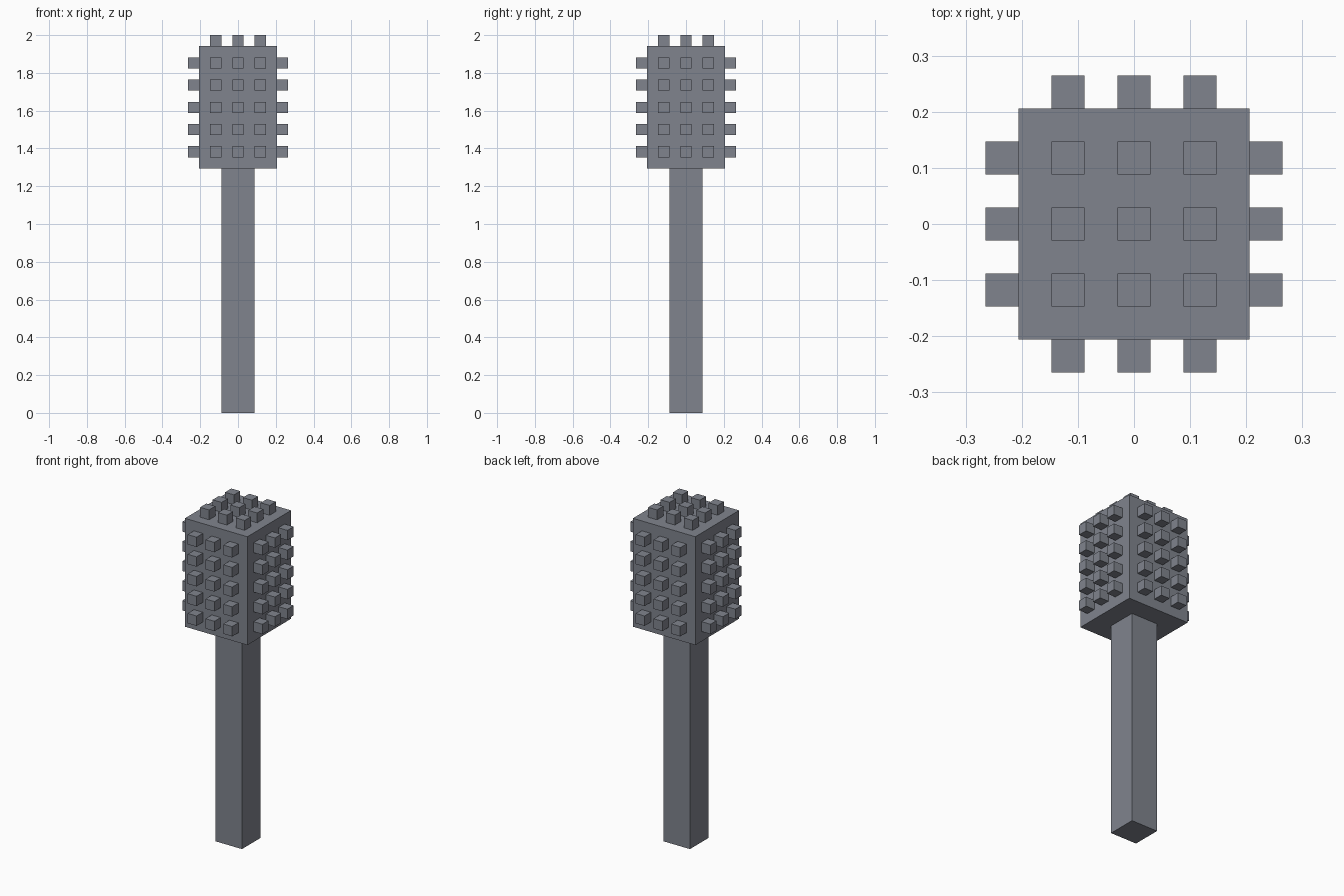
import bpy, bmesh
from mathutils import Matrix, Vector

cube = bpy.data.objects.get("Cube")
if cube:
    bpy.data.objects.remove(cube, do_unlink=True)

U = 1 / 17  # stud size, the module of the whole model

steel = bpy.data.materials.new("steel_grey")
colour = (0.216, 0.231, 0.27, 1)
steel.diffuse_color = colour
steel.use_nodes = True
steel.node_tree.nodes["Principled BSDF"].inputs["Base Color"].default_value = colour


def boxes(name, items):
    """One object from (centre, size) boxes, measured in modules."""
    bm = bmesh.new()
    for centre, size in items:
        m = Matrix.Translation(Vector(centre) * U) @ Matrix.Diagonal((*(s * U for s in size), 1))
        bmesh.ops.create_cube(bm, size=1, matrix=m)
    mesh = bpy.data.meshes.new(name)
    bm.to_mesh(mesh)
    bm.free()
    mesh.materials.append(steel)
    obj = bpy.data.objects.new(name, mesh)
    bpy.context.collection.objects.link(obj)


# Square handle and block head
boxes("handle", [((0, 0, 11), (3, 3, 22))])
boxes("head", [((0, 0, 27.5), (7, 7, 11))])

# Studs: three columns by five rows on each side, three by three on top
stud = (1, 1, 1)
cols = (-2, 0, 2)
rows = [23.5 + 2 * i for i in range(5)]
for name, side in (("front", -4), ("back", 4)):
    boxes(name + "_studs", [((c, side, r), stud) for c in cols for r in rows])
for name, side in (("right", -4), ("left", 4)):
    boxes(name + "_studs", [((side, c, r), stud) for c in cols for r in rows])
boxes("top_studs", [((x, y, 33.5), stud) for x in cols for y in cols])
